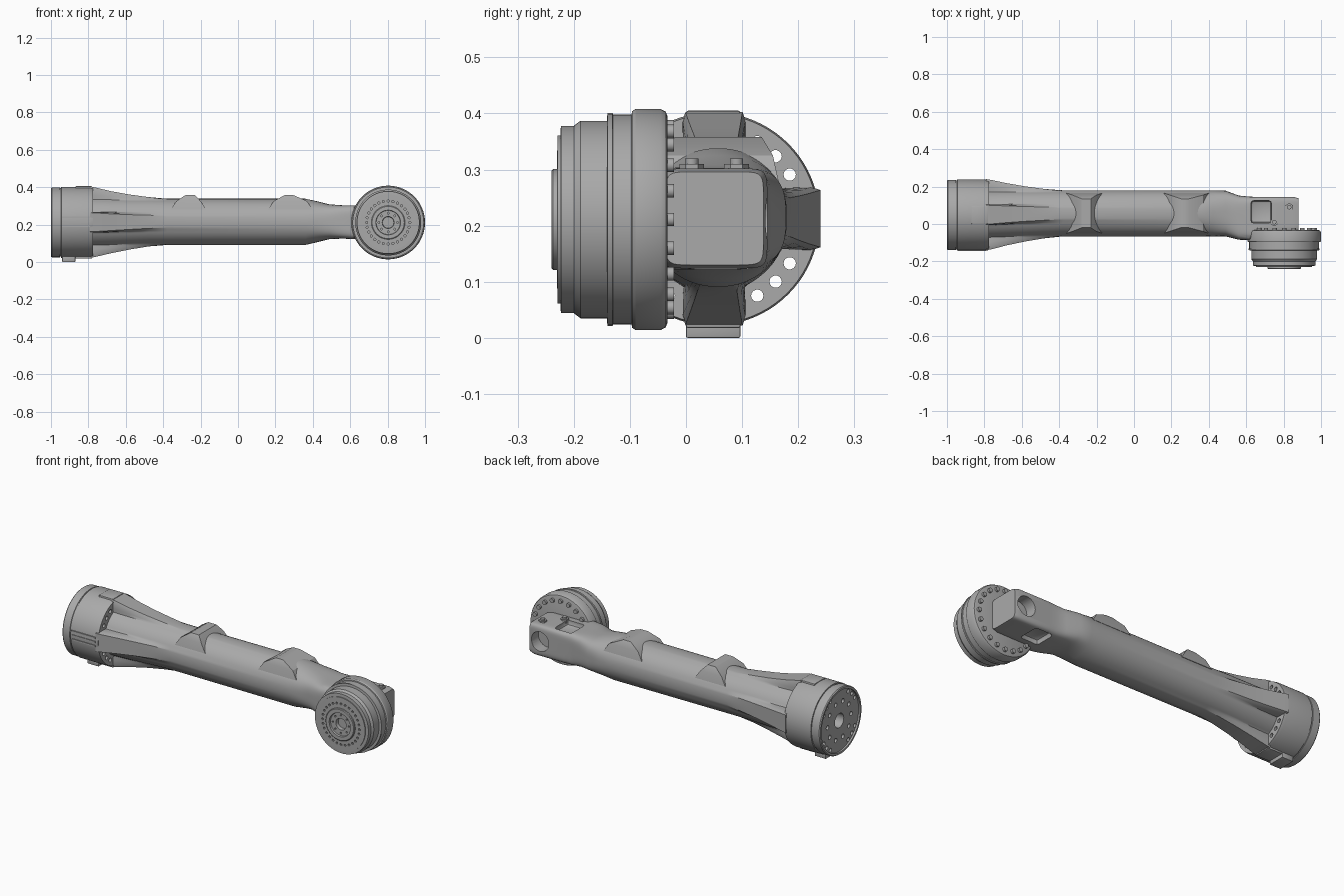
import bpy, bmesh
from math import sin, cos, pi, radians
from mathutils import Vector, Matrix

cube = bpy.data.objects.get("Cube")
if cube:
    bpy.data.objects.remove(cube)

metal = bpy.data.materials.new("machined grey")
metal.use_nodes = True
GREY = (0.4, 0.4, 0.4, 1)
metal.diffuse_color = GREY
metal.node_tree.nodes["Principled BSDF"].inputs["Base Color"].default_value = GREY

FLANGE_C = Vector((0, 0.048, 0.212))
DISC_C = Vector((0.803, 0, 0.211))
TURN = {"x": Matrix.Rotation(pi / 2, 4, "Y"), "y": Matrix.Rotation(pi / 2, 4, "X"), "z": Matrix()}


def finish(name, bm):
    bmesh.ops.recalc_face_normals(bm, faces=bm.faces)
    mesh = bpy.data.meshes.new(name)
    bm.to_mesh(mesh)
    bm.free()
    mesh.materials.append(metal)
    obj = bpy.data.objects.new(name, mesh)
    bpy.context.collection.objects.link(obj)
    return obj


def loft(name, rings):
    """Skin a row of closed rings and cap both ends."""
    bm = bmesh.new()
    rows = [[bm.verts.new(p) for p in ring] for ring in rings]
    n = len(rows[0])
    for a, b in zip(rows, rows[1:]):
        for i in range(n):
            bm.faces.new((a[i], a[(i + 1) % n], b[(i + 1) % n], b[i]))
    bm.faces.new(rows[0])
    bm.faces.new(rows[-1])
    return finish(name, bm)


def lathe(name, profile, axis, centre, n=80):
    """Turn (radius, position) pairs about the x or y axis."""
    rings = []
    for r, p in profile:
        ring = []
        for i in range(n):
            u, v = r * cos(2 * pi * i / n), r * sin(2 * pi * i / n)
            ring.append(centre + Vector((p, u, v) if axis == "x" else (u, p, v)))
        rings.append(ring)
    return loft(name, rings)


def rod(bm, at, r, length, axis, n=14):
    bmesh.ops.create_cone(bm, cap_ends=True, segments=n, radius1=r, radius2=r, depth=length,
                          matrix=Matrix.Translation(at) @ TURN[axis])


def box(bm, lo, hi, bevel=0.0):
    lo, hi = Vector(lo), Vector(hi)
    mat = Matrix.Translation((lo + hi) / 2) @ Matrix.Diagonal((*(hi - lo), 1))
    verts = bmesh.ops.create_cube(bm, size=1, matrix=mat)["verts"]
    if bevel:
        edges = list({e for v in verts for e in v.link_edges})
        bmesh.ops.bevel(bm, geom=edges, offset=bevel, segments=2, profile=0.5, affect="EDGES")


def ring_points(centre, r, angles, axis, pos):
    for a in angles:
        u, v = r * cos(a), r * sin(a)
        yield centre + Vector((pos, u, v) if axis == "x" else (u, pos, v))


def around(count):
    return [2 * pi * i / count for i in range(count)]


def cut(obj, bm):
    cutter = finish("cutter", bm)
    cutter.hide_render = True
    mod = obj.modifiers.new("cut", "BOOLEAN")
    mod.operation, mod.solver, mod.object = "DIFFERENCE", "EXACT", cutter
    bpy.context.view_layer.objects.active = obj
    bpy.ops.object.modifier_apply(modifier=mod.name)
    bpy.data.objects.remove(cutter)


# Arm body: x, y range, z range, squareness, rib reach
STATIONS = [
    (-0.79, -0.08, 0.18, 0.08, 0.345, 2, 0.19),
    (-0.765, -0.08, 0.18, 0.08, 0.345, 2, 0.186),
    (-0.68, -0.078, 0.182, 0.082, 0.343, 2, 0.166),
    (-0.58, -0.074, 0.182, 0.086, 0.341, 2, 0.147),
    (-0.48, -0.07, 0.181, 0.09, 0.34, 2, 0.132),
    (-0.38, -0.066, 0.18, 0.091, 0.338, 2, 0),
    (0.36, -0.066, 0.18, 0.091, 0.338, 2.1, 0),
    (0.42, -0.066, 0.18, 0.105, 0.325, 2.4, 0),
    (0.49, -0.066, 0.178, 0.122, 0.308, 3.2, 0),
    (0.56, -0.084, 0.152, 0.125, 0.303, 5, 0),
    (0.62, -0.086, 0.146, 0.122, 0.303, 7, 0),
    (0.66, -0.05, 0.145, 0.124, 0.302, 9, 0),
    (0.85, -0.045, 0.145, 0.124, 0.302, 9, 0),
    (0.88, -0.036, 0.138, 0.13, 0.296, 9, 0),
]


def body_ring(x, y0, y1, z0, z1, p, reach, n=120):
    c = Vector((x, (y0 + y1) / 2, (z0 + z1) / 2))
    hy, hz = (y1 - y0) / 2, (z1 - z0) / 2
    ring = []
    for i in range(n):
        a = 2 * pi * i / n
        r = (abs(cos(a) / hy) ** p + abs(sin(a) / hz) ** p) ** (-1 / p)
        # Four flat-topped ribs at the top, bottom, front and back
        off = abs((a + pi / 4) % (pi / 2) - pi / 4)
        t = min(1, max(0, (radians(25) - off) / radians(9)))
        top = reach / cos(off) if off < radians(16) else reach
        r = max(r, r + (top - r) * t * t * (3 - 2 * t))
        ring.append(c + Vector((0, r * cos(a), r * sin(a))))
    return ring


arm_body = loft("arm_body", [body_ring(*s) for s in STATIONS])
bm = bmesh.new()
# Pockets above and below the wrist neck, and the bore through its back
for lo, hi in ((0.275, 0.36), (0.06, 0.15)):
    box(bm, (0.625, 0.005, lo), (0.735, 0.125, hi), 0.015)
rod(bm, Vector((0.81, 0.14, 0.213)), 0.055, 0.12, "y", 24)
cut(arm_body, bm)

# Elbow flange with an open rim and bolt holes
flange = lathe("elbow_flange", [
    (0.172, -0.99), (0.172, -1.0), (0.183, -1.0), (0.187, -0.995), (0.187, -0.953), (0.184, -0.952),
    (0.184, -0.946), (0.19, -0.945), (0.19, -0.79), (0.187, -0.775)], "x", FLANGE_C)
bm = bmesh.new()
diagonals = [radians(q * 90 + d) for q in range(4) for d in (30, 45, 60)]
for at in ring_points(FLANGE_C, 0.158, diagonals, "x", -0.89):
    rod(bm, at, 0.011, 0.4, "x")
for at in ring_points(FLANGE_C, 0.105, around(10), "x", -0.99):
    rod(bm, at, 0.012, 0.06, "x")
rod(bm, FLANGE_C + Vector((-0.99, 0, 0)), 0.04, 0.1, "x", 24)
cut(flange, bm)

# Mounting pads on the flange
bm = bmesh.new()
box(bm, (-0.87, 0.0, 0.37), (-0.78, 0.097, 0.405), 0.004)
box(bm, (-0.94, 0.0, 0.0), (-0.87, 0.097, 0.04), 0.003)
box(bm, (-0.87, 0.0, 0.018), (-0.78, 0.097, 0.05), 0.003)
for z in (0.192, 0.215, 0.238):
    box(bm, (-0.94, -0.145, z - 0.004), (-0.79, -0.13, z + 0.004))
finish("flange_pads", bm)

# Wedge lugs on top of the tube
for name, b0, b1, t0, t1 in (("rear_lug", -0.36, -0.17, -0.28, -0.23),
                             ("fore_lug", 0.16, 0.4, 0.25, 0.295)):
    def lug_ring(x0, x1, y0, y1, z):
        return [(x0, y0, z), (x1, y0, z), (x1, y1, z), (x0, y1, z)]
    loft(name, [lug_ring(b0, b1, -0.05, 0.165, 0.28), lug_ring(b0 + 0.03, b1 - 0.03, -0.04, 0.155, 0.325),
                lug_ring(t0, t1, -0.02, 0.135, 0.358)])

# Wrist drum, stepped towards the front
drum = lathe("wrist_drum", [
    (0.184, -0.033), (0.192, -0.036), (0.197, -0.045), (0.197, -0.09), (0.193, -0.096), (0.187, -0.097),
    (0.187, -0.13), (0.19, -0.131), (0.19, -0.14), (0.176, -0.141), (0.176, -0.188), (0.167, -0.2),
    (0.167, -0.223), (0.15, -0.224), (0.15, -0.229), (0.09, -0.23), (0.09, -0.237), (0.086, -0.24),
    (0.066, -0.24), (0.064, -0.23), (0.032, -0.229), (0.03, -0.21)], "y", DISC_C)
bm = bmesh.new()
for at in ring_points(DISC_C, 0.115, around(28), "y", -0.23):
    rod(bm, at, 0.006, 0.02, "y", 10)
for at in ring_points(DISC_C, 0.05, around(8), "y", -0.23):
    rod(bm, at, 0.005, 0.02, "y", 10)
cut(drum, bm)

# Bolt heads on the back of the drum
bm = bmesh.new()
for at in ring_points(DISC_C, 0.165, around(20), "y", -0.03):
    rod(bm, at, 0.012, 0.018, "y")
finish("drum_bolts", bm)

# Small plugs on the wrist block
bm = bmesh.new()
for x, y in ((0.83, 0.09), (0.75, 0.01)):
    rod(bm, Vector((x, y, 0.3)), 0.022, 0.02, "z", 6)
    rod(bm, Vector((x, y, 0.31)), 0.012, 0.02, "z")
finish("wrist_plugs", bm)

# Smooth the curved surfaces, keep the edges crisp
for obj in bpy.context.scene.objects:
    obj.select_set(obj.type == "MESH")
    if obj.type == "MESH":
        bpy.context.view_layer.objects.active = obj
bpy.ops.object.shade_smooth_by_angle(angle=radians(30))
